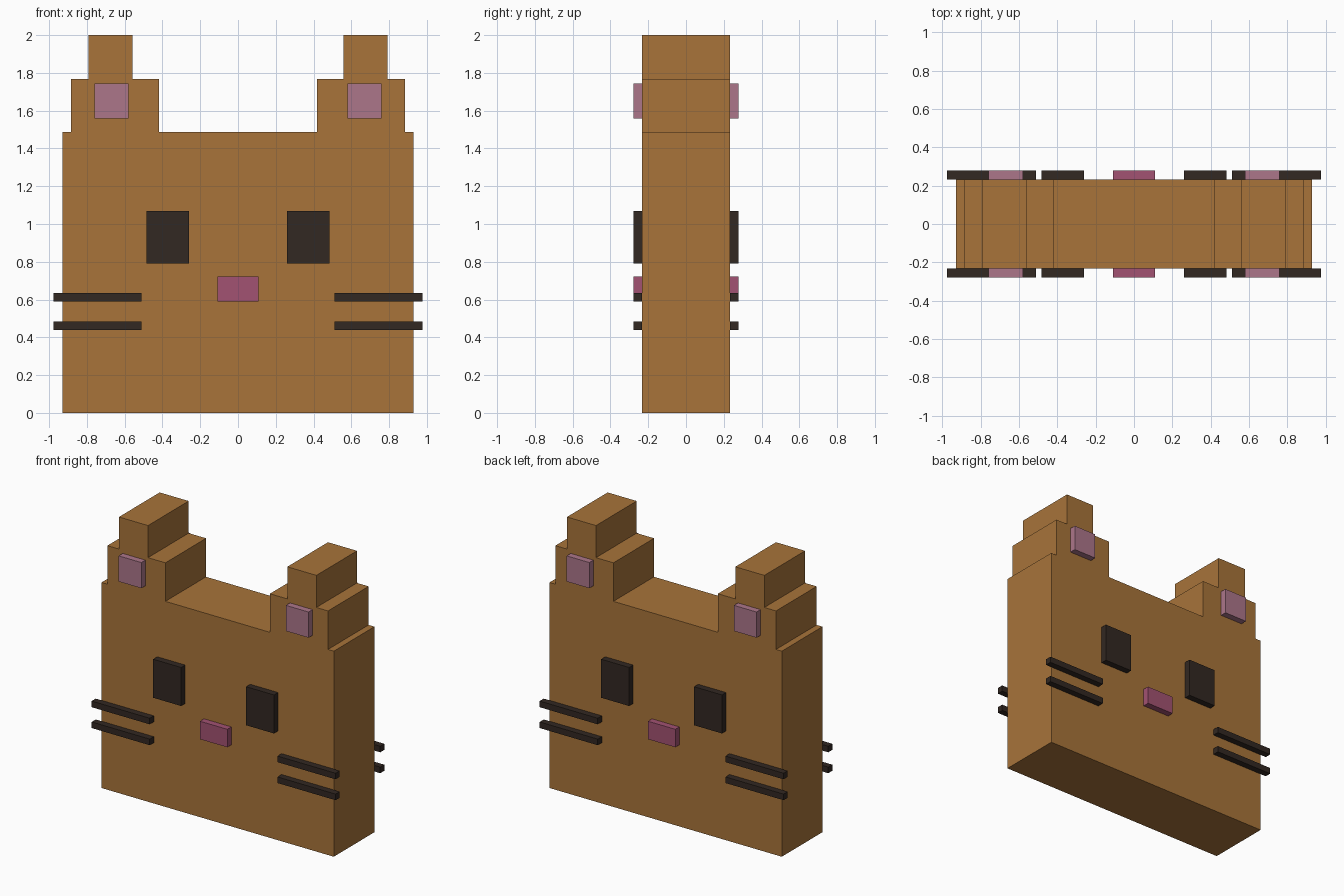
import bpy

if "Cube" in bpy.data.objects:
    bpy.data.objects.remove(bpy.data.objects["Cube"])

U = 2 / 43  # one block unit; the model is 43 units tall


def material(name, rgb):
    m = bpy.data.materials.new(name)
    m.diffuse_color = (*rgb, 1)
    m.use_nodes = True
    m.node_tree.nodes["Principled BSDF"].inputs["Base Color"].default_value = m.diffuse_color
    return m


FUR = material("fur", (0.392, 0.174, 0.042))
DARK = material("dark", (0.032, 0.021, 0.016))
NOSE = material("nose_pink", (0.361, 0.084, 0.168))
INNER = material("inner_ear_pink", (0.413, 0.181, 0.254))


def box(name, x, y, z, mat):
    """Box from (min, max) ranges given in block units."""
    bpy.ops.mesh.primitive_cube_add(
        size=1, location=[U * (a + b) / 2 for a, b in (x, y, z)])
    ob = bpy.context.object
    ob.name = name
    ob.scale = [U * (b - a) for a, b in (x, y, z)]
    bpy.ops.object.transform_apply(location=False, rotation=False, scale=True)
    ob.data.materials.append(mat)
    return ob


BODY_Y = (-5, 5)
FACES = {"front": (-6, -5), "back": (5, 6)}

# Head slab
box("head", (-20, 20), BODY_Y, (0, 32), FUR)

for side, s in (("left", -1), ("right", 1)):
    def mirrored(a, b):
        return tuple(sorted((s * a, s * b)))

    # Stepped ear
    box(f"ear_base_{side}", mirrored(9, 19), BODY_Y, (32, 38), FUR)
    box(f"ear_tip_{side}", mirrored(12, 17), BODY_Y, (38, 43), FUR)

    # Raised features, repeated on both faces of the slab
    for face, y in FACES.items():
        tag = f"{side}_{face}"
        box(f"inner_ear_{tag}", mirrored(12.45, 16.35), y, (33.5, 37.5), INNER)
        box(f"eye_{tag}", mirrored(5.6, 10.4), y, (17, 23), DARK)
        box(f"upper_whisker_{tag}", mirrored(11, 21), y, (12.7, 13.65), DARK)
        box(f"lower_whisker_{tag}", mirrored(11, 21), y, (9.45, 10.4), DARK)

# Nose on both faces
for face, y in FACES.items():
    box(f"nose_{face}", (-2.35, 2.35), y, (12.7, 15.5), NOSE)
